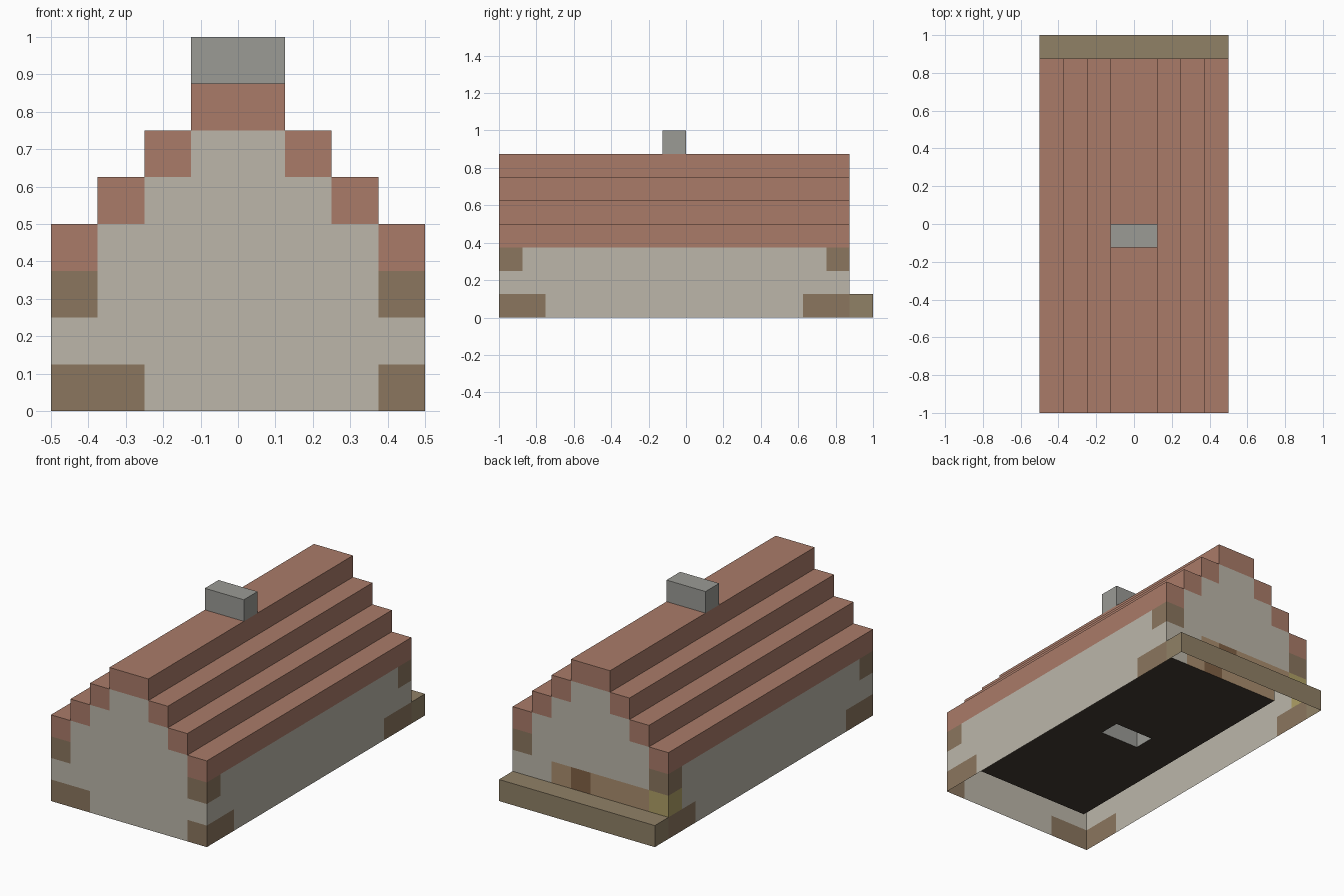
import bpy, bmesh
from mathutils import Vector

if "Cube" in bpy.data.objects:
    bpy.data.objects.remove(bpy.data.objects["Cube"])

U = 0.125          # block size
cells = {}         # (i, j, k) -> part name


def fill(part, xs, ys, zs):
    for i in xs:
        for j in ys:
            for k in zs:
                cells[(i, j, k)] = part


LENGTH = range(-8, 7)

# ground floor slab and back doorstep
fill("floor", range(-4, 4), LENGTH, [0])
fill("back_step", range(-4, 4), [7], [0])

# side walls, lowest course included
for i in (-4, 3):
    fill("walls", [i], LENGTH, range(0, 3))

# gable walls, narrowing under the stepped roof
for j in (-8, 6):
    for k in range(0, 6):
        half = 4 if k < 3 else 6 - k
        fill("walls", range(-half, half), [j], [k])

# stepped roof courses, mirrored left and right
for k in range(3, 7):
    for i in (6 - k, k - 7):
        fill("roof", [i], LENGTH, [k])

# chimney: inner stack and top above the ridge
fill("chimney", [-1, 0], [-1], [1, 2, 3, 4, 5, 7])

# timber corner blocks
for i in (-4, 3):
    fill("corner_timber", [i], [-8, -7, 5, 6], [0])
    fill("corner_timber", [i], [-8, 6], [2])
fill("corner_timber", [-3], [-8], [0])

# doorway row in the back wall
fill("back_panel", [-3, -2, -1, 1], [6], [1])
fill("back_post", [0], [6], [1])
fill("corner_lamp", [-4], [6], [1])

COLORS = {
    "floor": (0.27, 0.24, 0.21),
    "back_step": (0.56, 0.50, 0.40),
    "walls": (0.73, 0.71, 0.66),
    "roof": (0.66, 0.48, 0.41),
    "chimney": (0.60, 0.60, 0.58),
    "corner_timber": (0.54, 0.46, 0.37),
    "back_panel": (0.66, 0.55, 0.43),
    "back_post": (0.50, 0.38, 0.28),
    "corner_lamp": (0.68, 0.62, 0.40),
}
# no downward faces against the ground
NORMALS = [Vector(n) for n in ((1, 0, 0), (-1, 0, 0), (0, 1, 0),
                               (0, -1, 0), (0, 0, 1), (0, 0, -1))]


def build(part):
    """Mesh the exposed block faces of one part, then merge flat areas."""
    bm = bmesh.new()
    for cell, name in cells.items():
        if name != part:
            continue
        centre = Vector(cell) + Vector((0.5, 0.5, 0.5))
        for n in NORMALS:
            near = tuple(int(c + d) for c, d in zip(cell, n))
            if near in cells or near[2] < 0:
                continue
            u = Vector((abs(n.z), abs(n.x), abs(n.y)))
            v = n.cross(u)
            bm.faces.new([bm.verts.new((centre + (n + a * u + b * v) / 2) * U)
                          for a, b in ((-1, -1), (1, -1), (1, 1), (-1, 1))])
    bmesh.ops.remove_doubles(bm, verts=bm.verts, dist=1e-4)
    bmesh.ops.dissolve_limit(bm, angle_limit=0.01, verts=bm.verts,
                             edges=bm.edges)
    mesh = bpy.data.meshes.new(part)
    bm.to_mesh(mesh)
    bm.free()
    mat = bpy.data.materials.new(part)
    mat.diffuse_color = (*(c ** 2.2 for c in COLORS[part]), 1)
    mat.use_nodes = True
    mat.node_tree.nodes["Principled BSDF"].inputs["Base Color"].default_value = mat.diffuse_color
    mesh.materials.append(mat)
    bpy.context.collection.objects.link(bpy.data.objects.new(part, mesh))


for part in COLORS:
    build(part)
